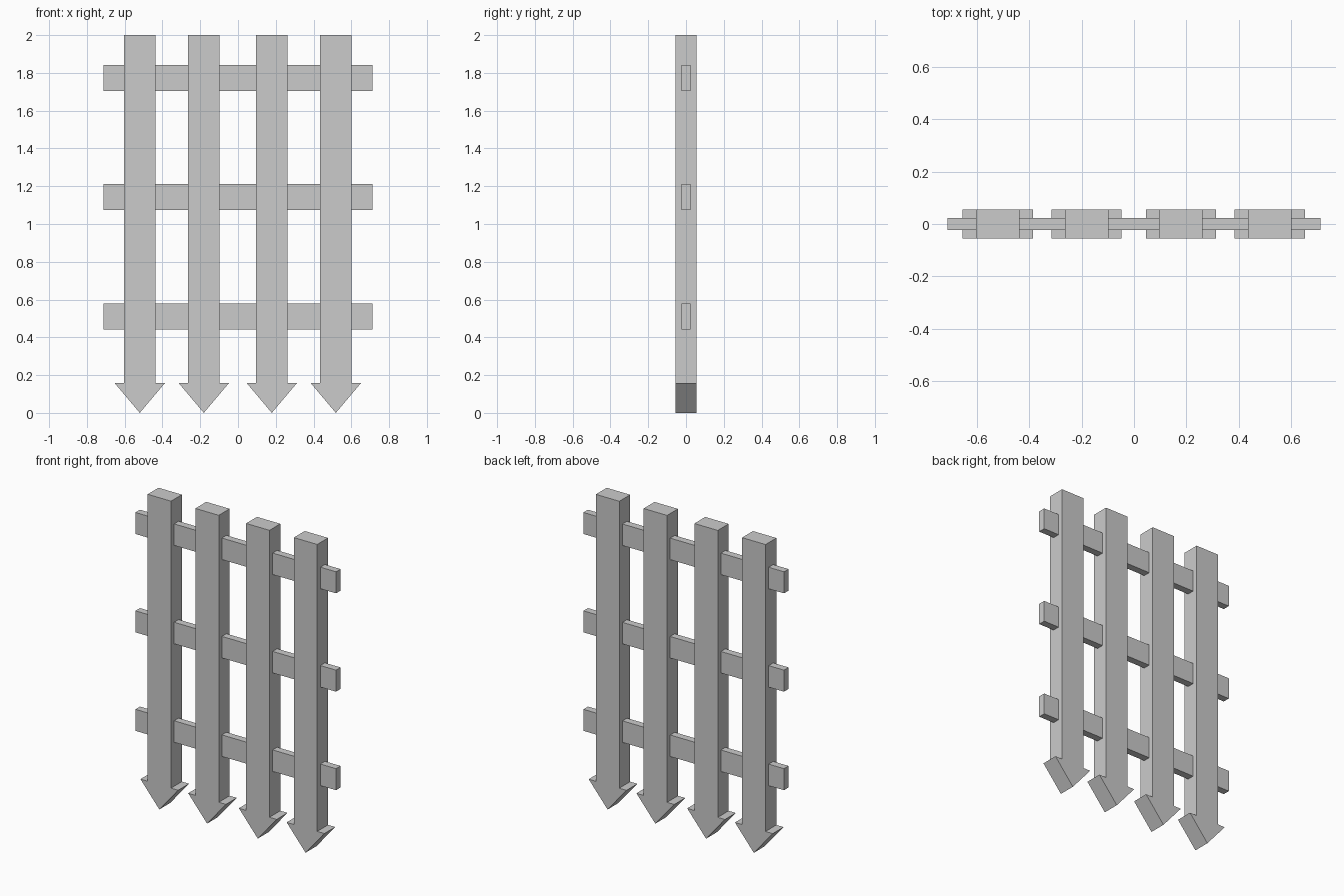
import bpy, bmesh

if "Cube" in bpy.data.objects:
    bpy.data.objects.remove(bpy.data.objects["Cube"])


def extruded(name, profile, half_depth):
    """Extrude a closed XZ profile symmetrically along y."""
    bm = bmesh.new()
    front = bm.faces.new([bm.verts.new((x, -half_depth, z)) for x, z in profile])
    ext = bmesh.ops.extrude_face_region(bm, geom=[front], use_keep_orig=True)
    moved = [g for g in ext["geom"] if isinstance(g, bmesh.types.BMVert)]
    bmesh.ops.translate(bm, verts=moved, vec=(0, 2 * half_depth, 0))
    bmesh.ops.recalc_face_normals(bm, faces=bm.faces)
    mesh = bpy.data.meshes.new(name)
    bm.to_mesh(mesh)
    bm.free()
    obj = bpy.data.objects.new(name, mesh)
    bpy.context.collection.objects.link(obj)
    return obj


# Upright bars with arrow-shaped spikes at the bottom
W, HEAD, SHOULDER = 0.083, 0.134, 0.159
half = [(W, 2.0), (W, SHOULDER), (HEAD, SHOULDER)]
bar_profile = half + [(0, 0)] + [(-x, z) for x, z in reversed(half)]
for i, x in enumerate((-0.52, -0.181, 0.179, 0.518)):
    bar = extruded(f"spiked_bar_{i + 1}", bar_profile, 0.055)
    bar.location.x = x

# Horizontal rails running through the bars
L, H = 0.712, 0.069
for name, z in (("lower_rail", 0.51), ("middle_rail", 1.142), ("upper_rail", 1.773)):
    rail = extruded(name, [(-L, -H), (L, -H), (L, H), (-L, H)], 0.023)
    rail.location.z = z
